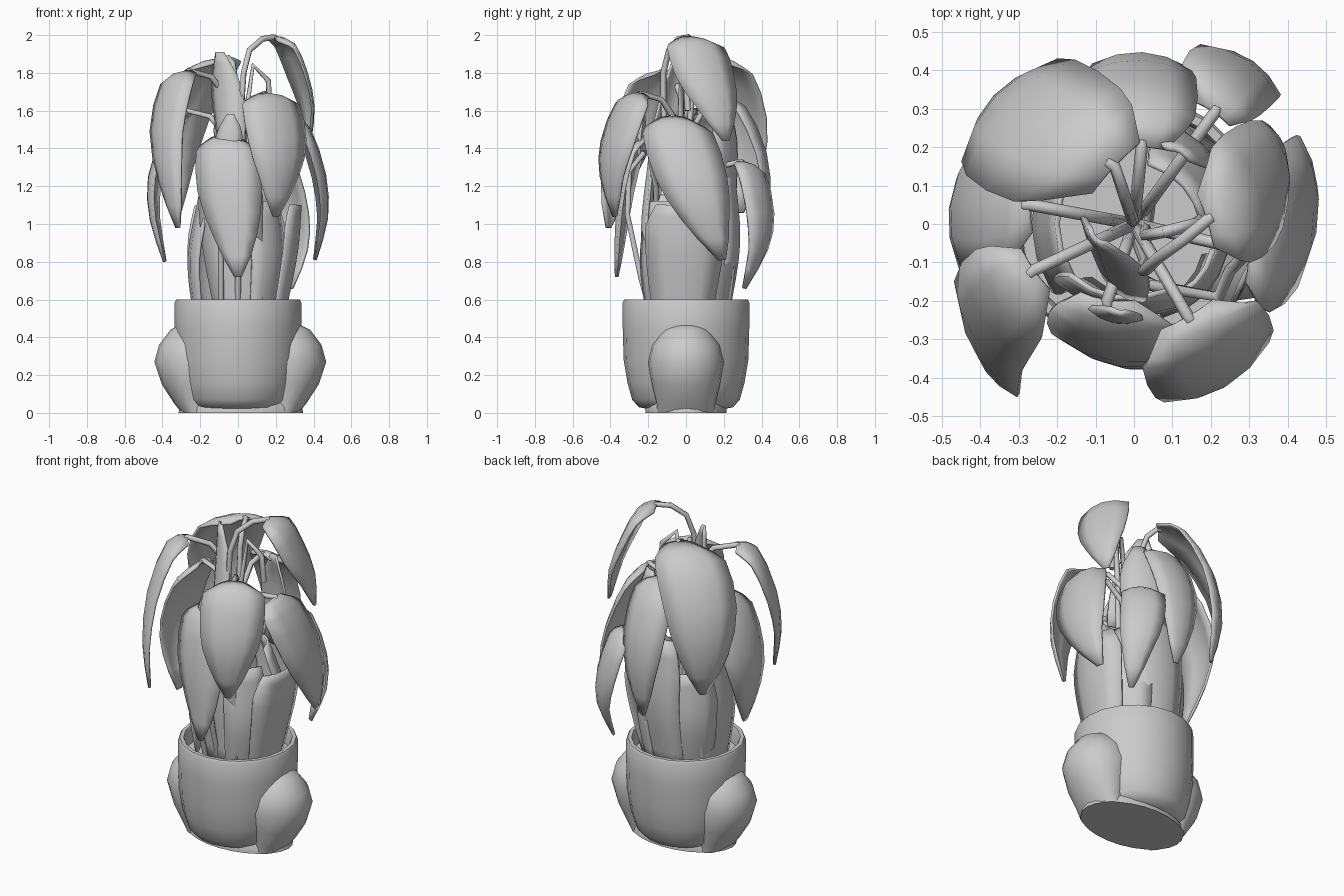
import bpy, bmesh, math
from mathutils import Vector as V

if "Cube" in bpy.data.objects:
    bpy.data.objects.remove(bpy.data.objects["Cube"])


def finish(name, bm, thick=0, angle=40):
    bmesh.ops.recalc_face_normals(bm, faces=bm.faces)
    me = bpy.data.meshes.new(name)
    bm.to_mesh(me)
    bm.free()
    me.shade_smooth()
    me.set_sharp_from_angle(angle=math.radians(angle))
    ob = bpy.data.objects.new(name, me)
    bpy.context.collection.objects.link(ob)
    if thick:
        m = ob.modifiers.new("thickness", 'SOLIDIFY')
        m.thickness = thick
        m.offset = 0
    return ob


def rings(name, rows, n, cx=0):
    """Stack of elliptical rings (rx, ry, z[, x shift]) capped at both ends."""
    bm = bmesh.new()
    loops = []
    for r in rows:
        dx = r[3] if len(r) > 3 else 0
        loops.append([bm.verts.new((cx + dx + r[0] * math.cos(2 * math.pi * i / n),
                                    r[1] * math.sin(2 * math.pi * i / n), r[2])) for i in range(n)])
    for a, b in zip(loops, loops[1:]):
        for i in range(n):
            j = (i + 1) % n
            bm.faces.new((a[i], a[j], b[j], b[i]))
    bm.faces.new(loops[0][::-1])
    bm.faces.new(loops[-1])
    return finish(name, bm)


def spline(pts, t):
    """Catmull-Rom point at t in 0..1."""
    p = [V(q) for q in pts]
    p = [p[0] * 2 - p[1]] + p + [p[-1] * 2 - p[-2]]
    u = t * (len(pts) - 1)
    i = min(int(u), len(pts) - 2)
    u -= i
    a, b, c, d = p[i:i + 4]
    return 0.5 * (2 * b + (c - a) * u + (2 * a - 5 * b + 4 * c - d) * u * u
                  + (3 * b - a - 3 * c + d) * u ** 3)


BLADE = [.42, .8, .95, 1, .97, .86, .66, .42, .1]
SHEATH = [.75, .9, 1, 1, .97, .93, .87, .8, .72]
BUD = [.25, .5, .75, .9, 1, 1, .95, .85, .7]


def leaf(name, pts, width, prof=BLADE, curl=.28):
    """Thin curved blade swept along a spine, facing away from the plant's axis."""
    bm = bmesh.new()
    mid = spline(pts, .5)
    a = math.atan2(mid.y, mid.x)
    side = V((-math.sin(a), math.cos(a), 0))
    rows = []
    n = len(prof) - 1
    for k, w in enumerate(prof):
        t = k / n
        p = spline(pts, t)
        tan = (spline(pts, min(1, t + .03)) - spline(pts, max(0, t - .03))).normalized()
        nor = tan.cross(side).normalized()
        h = w * width / 2
        rows.append([bm.verts.new(p + side * s * h - nor * curl * h * s * s)
                     for s in (-1, -.5, 0, .5, 1)])
    for r, q in zip(rows, rows[1:]):
        for i in range(4):
            bm.faces.new((r[i], q[i], q[i + 1], r[i + 1]))
    finish(name, bm, .014)


def stem(name, pts, rad=.016):
    cu = bpy.data.curves.new(name, 'CURVE')
    cu.dimensions = '3D'
    cu.bevel_depth = rad
    cu.bevel_resolution = 1
    cu.use_fill_caps = True
    sp = cu.splines.new('POLY')
    sp.points.add(len(pts) - 1)
    for q, p in zip(sp.points, pts):
        q.co = (*p, 1)
    bpy.context.collection.objects.link(bpy.data.objects.new(name, cu))


# Pot with rounded bottom, hollow rim and soil level
rings("pot", [(r, r, z) for r, z in (
    (.20, .02), (.25, .03), (.285, .07), (.31, .16), (.33, .28), (.335, .45), (.335, .585),
    (.327, .6), (.305, .6), (.298, .585), (.295, .5))], 20)

# Bulging sides and flat foot of the pot
for s, word in ((1, "right"), (-1, "left")):
    rings("pot_bulge_" + word, [(rx, ry, z, s * dx) for rx, ry, z, dx in (
        (.08, .15, 0, -.02), (.11, .155, .05, -.01), (.165, .18, .15, 0), (.205, .2, .27, 0),
        (.18, .18, .36, 0), (.12, .12, .44, 0), (.05, .05, .475, 0))], 20, .012 + s * .25)
rings("pot_foot", [(.33, .215, 0), (.325, .215, .03), (.31, .2, .06)], 24, .015)

# Drooping outer leaves: spine from stem joint to tip, and width
LEAVES = {
    "top_right": ([(.19, .01, 1.99), (.28, .06, 1.96), (.35, .11, 1.8), (.39, .17, 1.62), (.38, .21, 1.44)], .33),
    "front_left": ([(-.26, -.12, 1.81), (-.35, -.2, 1.76), (-.41, -.29, 1.5), (-.38, -.38, 1.22), (-.32, -.41, .98)], .30),
    "front_right": ([(.14, -.24, 1.69), (.19, -.32, 1.66), (.23, -.40, 1.45), (.23, -.42, 1.25), (.20, -.38, 1.04)], .36),
    "front": ([(-.07, -.2, 1.47), (-.06, -.29, 1.4), (-.05, -.35, 1.18), (-.02, -.37, .94), (0, -.37, .72)], .35),
    "right": ([(.3, -.07, 1.57), (.38, -.04, 1.5), (.46, .03, 1.26), (.47, .1, 1.03), (.41, .19, .81)], .39),
    "back_right": ([(.21, .29, 1.33), (.24, .37, 1.28), (.29, .42, 1.06), (.31, .40, .86), (.28, .31, .66)], .25),
    "back_left": ([(-.05, .15, 1.88), (-.2, .23, 1.83), (-.33, .31, 1.58), (-.36, .33, 1.3), (-.32, .29, 1.06)], .42),
    "left": ([(-.27, .05, 1.6), (-.38, .04, 1.5), (-.47, .05, 1.25), (-.46, .02, 1.02), (-.39, -.02, .80)], .34),
    "back": ([(.02, .2, 1.66), (.02, .31, 1.62), (.02, .42, 1.38), (.02, .44, 1.12), (.02, .39, .88)], .29),
}
for name, (pts, w) in LEAVES.items():
    leaf("leaf_" + name, pts, w)
    # stem arching from the soil to the leaf joint
    x, y, z = pts[0]
    join = V(pts[1]) * .12 + V(pts[0]) * .88
    if name == "top_right":
        path = [(0, -.02, .48), (.03, -.1, 1.3), (.02, -.12, 1.65), (.03, -.12, 1.8), (.06, -.09, 1.92), (.13, -.04, 1.98)]
    else:
        path = [(x * .5, y * .5, .48), (x * .05, y * .05, z * .74), (x * .25, y * .25, z - .13),
                (x * .55, y * .55, z - .03)]
    stem("stem_" + name, path + [(x, y, z), tuple(join)])

# Upright inner leaves forming the central column
SHEATHS = {
    "front": ([(-.05, -.19, 1.36), (-.04, -.23, .95), (0, -.2, .5)], .34),
    "right": ([(.33, 0, 1.1), (.31, -.01, .85), (.24, -.02, .5)], .42),
    "left": ([(-.2, 0, 1.16), (-.26, 0, .82), (-.23, 0, .5)], .36),
    "back": ([(.05, .25, 1.3), (.04, .28, .9), (0, .22, .5)], .34),
    "front_right": ([(.16, -.15, 1.12), (.18, -.18, .8), (.14, -.16, .5)], .24),
    "back_left": ([(-.17, .18, 1.1), (-.19, .2, .8), (-.16, .16, .5)], .28),
    "back_right": ([(.13, .1, 1.2), (.2, .18, .85), (.16, .16, .5)], .28),
}
for name, (pts, w) in SHEATHS.items():
    leaf("inner_leaf_" + name, pts, w, SHEATH, .3)

# Young upright leaves near the crown
leaf("young_leaf_front", [(-.1, -.04, 1.91), (-.08, -.09, 1.68), (-.05, -.17, 1.38)], .22, BUD, .4)
leaf("young_leaf_small", [(-.04, -.23, 1.58), (-.05, -.25, 1.46), (-.07, -.25, 1.34)], .14, BUD, .3)
leaf("young_leaf_back", [(.12, .19, 1.68), (.12, .24, 1.45), (.1, .24, 1.1)], .27, BUD, .3)

# Loose stems bowing out over the front rim
for i, x in enumerate((-.09, .0)):
    stem("bowed_stem_%d" % i, [(x, -.18, .5), (x, -.24, .72), (x, -.31, 1.05), (x, -.3, 1.28), (x * .8, -.22, 1.38)])
# Stems bracing the right side of the crown
stem("side_stem_low", [(.03, -.15, .5), (.05, -.16, 1.2), (.22, -.19, 1.34), (.25, -.12, 1.36), (.3, -.07, 1.56)])
stem("side_stem_high", [(.04, .05, .5), (.03, -.03, 1.5), (.08, -.02, 1.84), (.16, .0, 1.76), (.17, .01, 1.6)])
